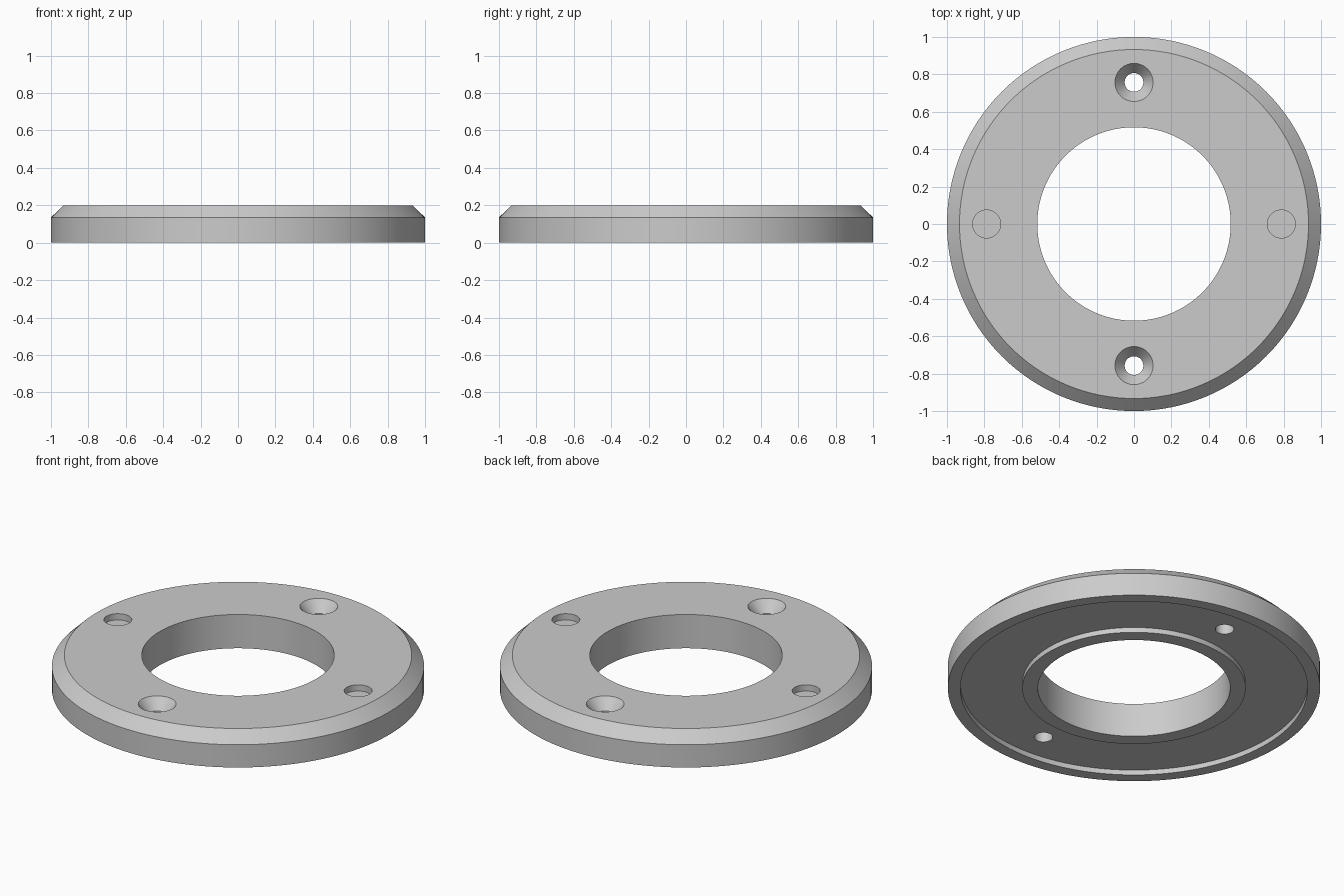
import bpy, bmesh, math

if "Cube" in bpy.data.objects:
    bpy.data.objects.remove(bpy.data.objects["Cube"])

grey = bpy.data.materials.new("satin grey")
grey.diffuse_color = (0.6, 0.6, 0.6, 1)
grey.use_nodes = True
grey.node_tree.nodes["Principled BSDF"].inputs["Base Color"].default_value = grey.diffuse_color


def lathe(name, profile, closed, x=0, y=0, segments=128):
    """Revolve an (r, z) profile; a closed profile makes a ring, an open one is capped."""
    bm = bmesh.new()
    rings = []
    for r, z in profile:
        rings.append([bm.verts.new((x + r * math.cos(2 * math.pi * i / segments),
                                    y + r * math.sin(2 * math.pi * i / segments), z))
                      for i in range(segments)])
    pairs = list(zip(rings, rings[1:] + rings[:1]))
    for a, b in pairs if closed else pairs[:-1]:
        for i in range(segments):
            j = (i + 1) % segments
            bm.faces.new((a[i], a[j], b[j], b[i]))
    if not closed:
        bm.faces.new(rings[0])
        bm.faces.new(rings[-1])
    bmesh.ops.recalc_face_normals(bm, faces=bm.faces)
    mesh = bpy.data.meshes.new(name)
    bm.to_mesh(mesh)
    bm.free()
    mesh.materials.append(grey)
    obj = bpy.data.objects.new(name, mesh)
    bpy.context.collection.objects.link(obj)
    return obj


# Chamfered flange ring with a shallow annular recess underneath
flange = lathe("flange_ring", [(0.517, 0), (0.60, 0), (0.60, 0.03), (0.933, 0.03),
                               (0.933, 0), (1, 0), (1, 0.135), (0.933, 0.2),
                               (0.517, 0.2)], True)

cutters = []
for side in (-1, 1):
    # Countersunk screw holes, front and back
    cutters.append(lathe("screw_hole_cutter",
                         [(0.05, -0.1), (0.05, 0.135), (0.102, 0.2), (0.102, 0.3)],
                         False, y=0.757 * side, segments=48))
    # Shallow blind holes, left and right
    cutters.append(lathe("blind_hole_cutter", [(0.075, 0.163), (0.075, 0.3)],
                         False, x=0.788 * side, segments=48))

# Cut the holes, then drop the cutters
bpy.context.view_layer.objects.active = flange
flange.select_set(True)
for cutter in cutters:
    cutter.hide_render = True
    mod = flange.modifiers.new("hole", 'BOOLEAN')
    mod.operation = 'DIFFERENCE'
    mod.solver = 'EXACT'
    mod.object = cutter
    bpy.ops.object.modifier_apply(modifier=mod.name)
    bpy.data.objects.remove(cutter)

bpy.ops.object.shade_smooth_by_angle(angle=math.radians(30))
